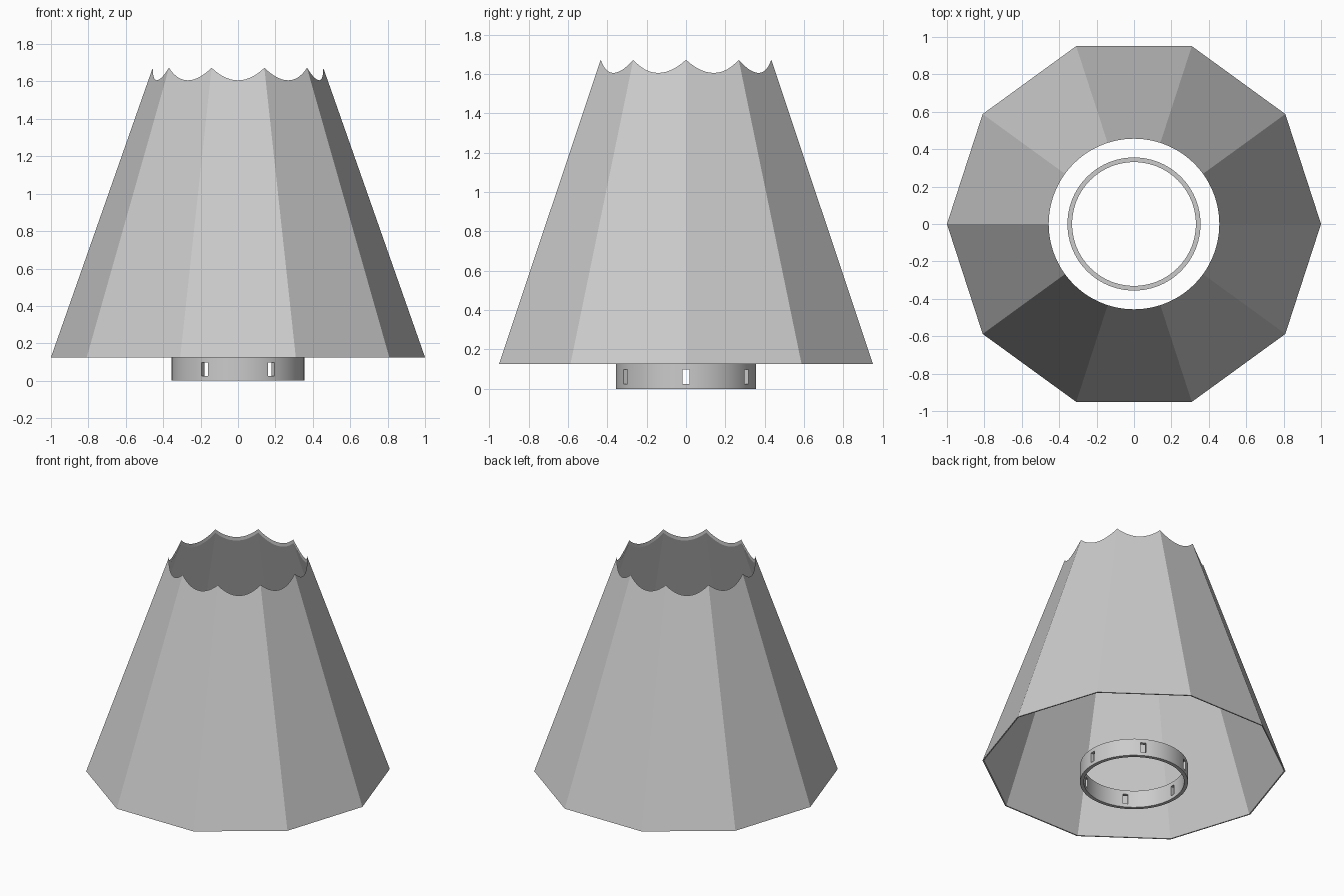
import bpy, bmesh
from math import sin, cos, pi, radians

if "Cube" in bpy.data.objects:
    bpy.data.objects.remove(bpy.data.objects["Cube"], do_unlink=True)

BASE_Z, PEAK_Z = 0.125, 1.673   # shade bottom edge and scallop tips
HOLE_R = 0.456                  # round opening cut down through the top
WALL = 0.009

grey = bpy.data.materials.new("light grey")
grey.use_nodes = True
colour = (0.6, 0.6, 0.6, 1)
grey.diffuse_color = colour
grey.node_tree.nodes["Principled BSDF"].inputs["Base Color"].default_value = colour


def add_object(name, bm):
    bmesh.ops.recalc_face_normals(bm, faces=bm.faces)
    mesh = bpy.data.meshes.new(name)
    bm.to_mesh(mesh)
    bm.free()
    mesh.materials.append(grey)
    obj = bpy.data.objects.new(name, mesh)
    bpy.context.collection.objects.link(obj)
    bpy.ops.object.select_all(action='DESELECT')
    obj.select_set(True)
    bpy.context.view_layer.objects.active = obj
    return obj


def polar(r, a, z):
    return (r * cos(a), r * sin(a), z)


# Ten-sided tapered shade; the round opening leaves a scalloped top edge
def make_shade(sides=10, columns=14):
    bm = bmesh.new()
    half = pi / sides
    slope = (1 - HOLE_R) / (PEAK_Z - BASE_Z)
    rings = []
    for i in range(sides * columns):
        local = 2 * half * (i % columns) / columns - half
        a = 2 * half * i / columns
        flat = cos(half) / cos(local)       # polygon radius in this direction
        column = []
        for size in (1, 1 - WALL):
            base = size * flat
            top_z = BASE_Z + (size - HOLE_R / flat) / slope
            column += [polar(base, a, BASE_Z), polar(HOLE_R, a, top_z)]
        out_low, out_top, in_low, in_top = column
        rings.append([bm.verts.new(p) for p in (out_low, out_top, in_top, in_low)])
    for i, here in enumerate(rings):
        there = rings[(i + 1) % len(rings)]
        for k in range(4):
            n = (k + 1) % 4
            bm.faces.new((here[k], there[k], there[n], here[n]))
    return add_object("lamp_shade", bm)


# Fitting ring with six upright slots through its wall
def make_ring(segments=60, slots=6):
    bm = bmesh.new()
    step = 2 * pi / segments
    levels = (0, 0.025, 0.097, BASE_Z)
    cols = [[bm.verts.new(polar(0.356, (i - 0.5) * step, z)) for z in levels]
            for i in range(segments)]
    for i in range(segments):
        here, there = cols[i], cols[(i + 1) % segments]
        for k in range(3):
            if k == 1 and i % (segments // slots) == 0:
                continue
            bm.faces.new((here[k], there[k], there[k + 1], here[k + 1]))
    obj = add_object("fitting_ring", bm)
    solid = obj.modifiers.new("wall", 'SOLIDIFY')
    solid.thickness = 0.025
    solid.offset = -1
    bpy.ops.object.modifier_apply(modifier=solid.name)
    bpy.ops.object.shade_smooth_by_angle(angle=radians(30))
    return obj


make_shade()
make_ring()
